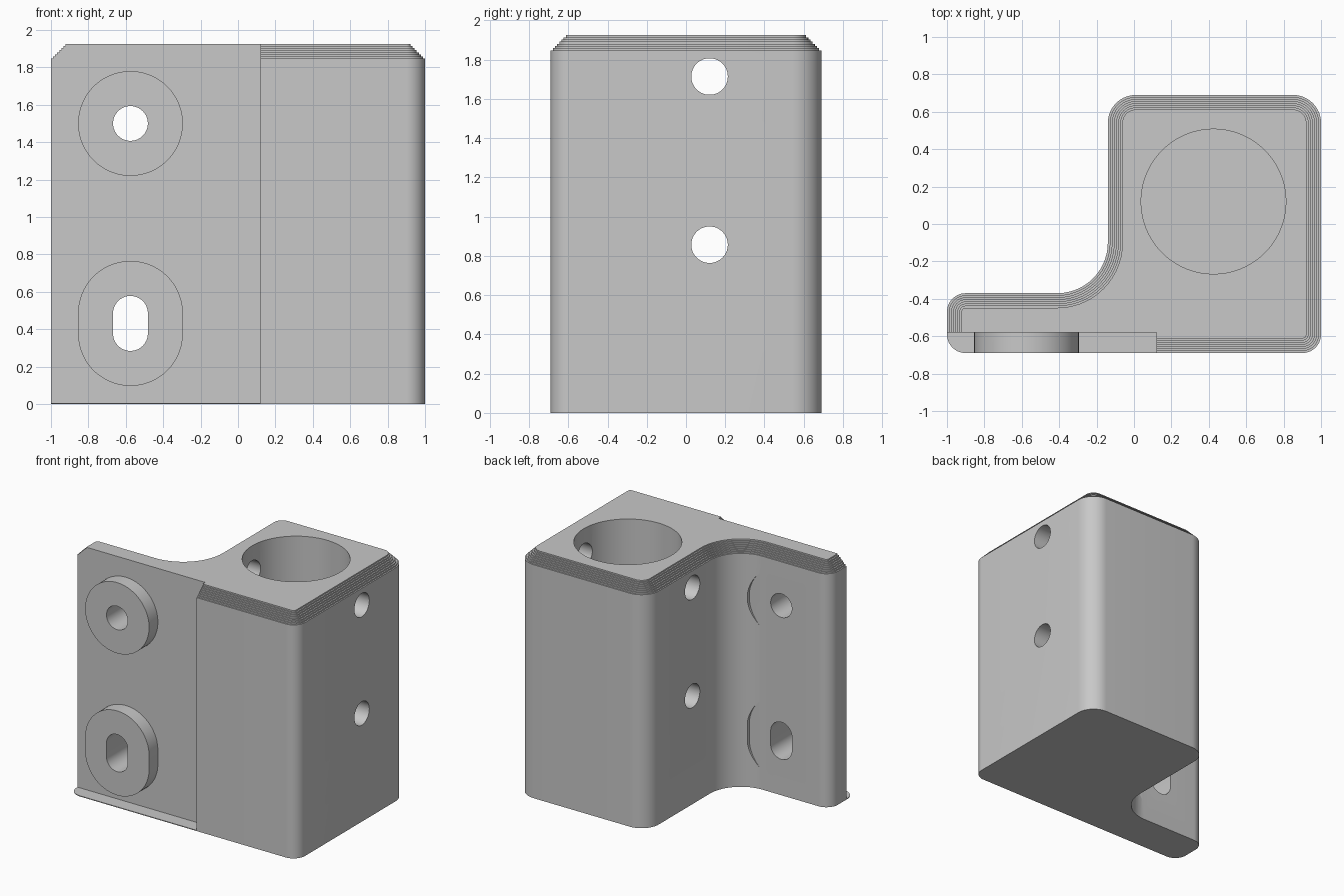
import bpy, bmesh
from math import sin, cos, pi
from mathutils import Vector

if "Cube" in bpy.data.objects:
    bpy.data.objects.remove(bpy.data.objects["Cube"], do_unlink=True)

grey = bpy.data.materials.new("plain grey")
grey.use_nodes = True
grey.diffuse_color = (0.58, 0.58, 0.58, 1)
grey.node_tree.nodes["Principled BSDF"].inputs["Base Color"].default_value = grey.diffuse_color

FRONT, BACK = -0.69, 0.69
HEIGHT, CHAMFER, STEPS = 1.925, 0.078, 7
SKIN = 0.006            # thin closing layer at the base
FACE, REAR = -0.58, -0.37   # front and rear of the mounting flange
BOLT_X = -0.575


def loft(name, rings):
    """Closed solid through a stack of matching rings."""
    bm = bmesh.new()
    loops = [[bm.verts.new(p) for p in ring] for ring in rings]
    for a, b in zip(loops, loops[1:]):
        for i in range(len(a)):
            j = (i + 1) % len(a)
            bm.faces.new((a[i], a[j], b[j], b[i]))
    bm.faces.new(loops[0][::-1])
    bm.faces.new(loops[-1])
    bmesh.ops.recalc_face_normals(bm, faces=bm.faces[:])
    mesh = bpy.data.meshes.new(name)
    bm.to_mesh(mesh)
    bm.free()
    obj = bpy.data.objects.new(name, mesh)
    bpy.context.collection.objects.link(obj)
    mesh.materials.append(grey)
    return obj


def footprint(inset, z, n=14):
    """Rounded L outline, moved inwards by inset."""
    corners = [(-1, FRONT, 0.1), (1, FRONT, 0.1), (1, BACK, 0.15),
               (-0.14, BACK, 0.15), (-0.14, REAR, 0.27), (-1, REAR, 0.1)]
    pts = []
    for i, (x, y, r) in enumerate(corners):
        p = Vector((x, y))
        d_in = (p - Vector(corners[i - 1][:2])).normalized()
        d_out = (Vector(corners[(i + 1) % 6][:2]) - p).normalized()
        centre = p + r * (d_out - d_in)
        radius = r - inset if d_in.cross(d_out) > 0 else r + inset
        for k in range(n + 1):
            t = pi / 2 * k / n
            q = centre + radius * (d_in * sin(t) - d_out * cos(t))
            pts.append((q.x, q.y, z))
    return pts


def slot(name, axis, centre, r, start, end, stretch=0, n=64):
    """Round or elongated bar along an axis; stretch is the half length added."""
    def ring(level):
        pts = []
        for k in range(n):
            t = 2 * pi * (k + 0.5) / n
            u = centre[0] + r * cos(t)
            v = centre[1] + r * sin(t) + (stretch if sin(t) > 0 else -stretch)
            pts.append({"x": (level, u, v), "y": (u, level, v), "z": (u, v, level)}[axis])
        return pts
    return loft(name, [ring(start), ring(end)])


def block(name, x, y, z):
    return loft(name, [[(x[0], y[0], h), (x[1], y[0], h), (x[1], y[1], h), (x[0], y[1], h)]
                       for h in z])


def combine(target, tool, operation):
    mod = target.modifiers.new(operation.lower(), "BOOLEAN")
    mod.operation, mod.solver, mod.object = operation, "EXACT", tool
    bpy.context.view_layer.objects.active = target
    bpy.ops.object.modifier_apply(modifier=mod.name)
    bpy.data.objects.remove(tool, do_unlink=True)


# Body with a stepped chamfer round the top
rings = [footprint(0, 0)]
for i in range(STEPS + 1):
    inset = CHAMFER * i / STEPS
    z = HEIGHT - CHAMFER + inset
    if i:
        rings.append(footprint(inset, rings[-1][0][2]))
    rings.append(footprint(inset, z))
body = loft("bracket_body", rings)

# Front recess of the flange and the round socket
combine(body, block("recess_cutter", (-1.2, 0.12), (-0.9, FACE), (SKIN, 2.2)), "DIFFERENCE")
combine(body, slot("socket_cutter", "z", (0.425, 0.12), 0.387, SKIN, 2.2, n=96), "DIFFERENCE")

# Round and elongated bosses, rear clearance and bolt holes
for z, stretch in ((1.5, 0), (0.431, 0.054)):
    at = (BOLT_X, z)
    combine(body, slot("boss", "y", at, 0.28, FRONT, FACE + 0.05, stretch), "UNION")
    combine(body, slot("clearance_cutter", "y", at, 0.28, REAR + 0.001, 0.1, stretch), "DIFFERENCE")
    combine(body, slot("bolt_cutter", "y", at, 0.093, -0.9, 0.1, stretch), "DIFFERENCE")

# Cross holes through the socket walls
for z in (0.857, 1.714):
    combine(body, slot("cross_hole_cutter", "x", (0.12, z), 0.093, -0.4, 1.2), "DIFFERENCE")

bpy.ops.object.select_all(action="DESELECT")
body.select_set(True)
bpy.context.view_layer.objects.active = body
bpy.ops.object.shade_smooth_by_angle(angle=pi / 6)
